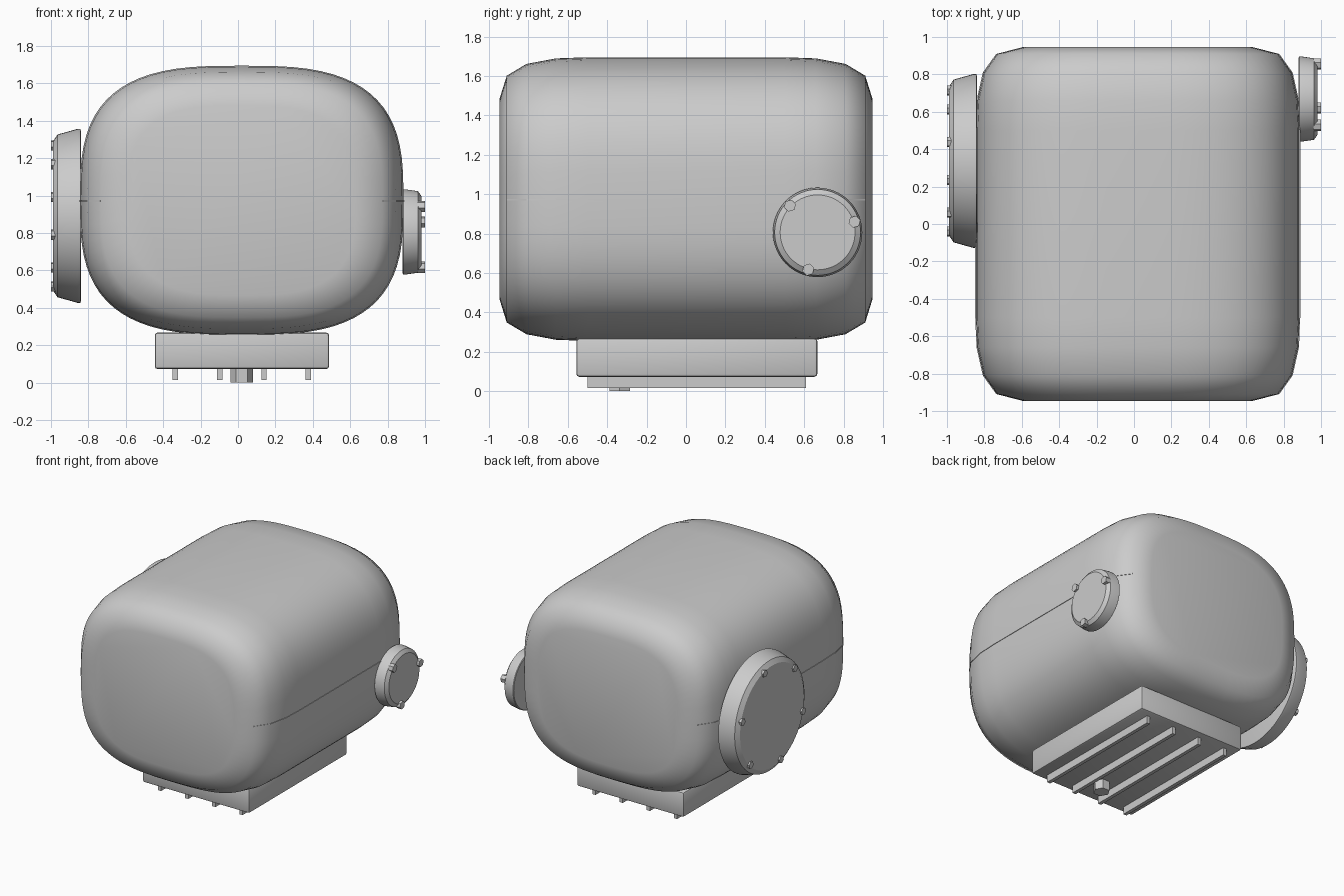
import bpy, bmesh, math
from math import sin, cos, pi, radians

if "Cube" in bpy.data.objects:
    bpy.data.objects.remove(bpy.data.objects["Cube"])

CX, CZ = 0.02, 0.975          # body centre
HX, HZ = 0.865, 0.72          # body half sizes
# (y, scale) stations from middle towards one end
STATIONS = [(0.5, 1.0), (0.66, 0.992), (0.81, 0.953), (0.91, 0.87), (0.947, 0.705)]


def finish(name, bm, angle=None):
    bmesh.ops.recalc_face_normals(bm, faces=bm.faces)
    me = bpy.data.meshes.new(name)
    bm.to_mesh(me)
    bm.free()
    ob = bpy.data.objects.new(name, me)
    bpy.context.collection.objects.link(ob)
    if angle:
        bpy.ops.object.select_all(action='DESELECT')
        ob.select_set(True)
        bpy.context.view_layer.objects.active = ob
        bpy.ops.object.shade_smooth_by_angle(angle=radians(angle))
    return ob


def loft(name, rings, angle=None):
    """Skin a list of equal-length closed rings and cap both ends."""
    bm = bmesh.new()
    vs = [[bm.verts.new(p) for p in r] for r in rings]
    n = len(vs[0])
    for a, b in zip(vs, vs[1:]):
        for i in range(n):
            bm.faces.new((a[i], a[(i + 1) % n], b[(i + 1) % n], b[i]))
    bm.faces.new(vs[0])
    bm.faces.new(vs[-1])
    return finish(name, bm, angle)


def disc(name, y, z, profile, sides=64, angle=25, turn=0.0):
    """Turned part with its axis along x; profile is (x, radius)."""
    return loft(name, [[(x, y + r * cos(turn + 2 * pi * i / sides), z + r * sin(turn + 2 * pi * i / sides))
                        for i in range(sides)] for x, r in profile], angle)


def box(name, x0, x1, y0, y1, z0, z1, bevel=0.0):
    bm = bmesh.new()
    bmesh.ops.create_cube(bm, size=1)
    for v in bm.verts:
        v.co = ((x0 + x1) / 2 + v.co.x * (x1 - x0), (y0 + y1) / 2 + v.co.y * (y1 - y0),
                (z0 + z1) / 2 + v.co.z * (z1 - z0))
    if bevel:
        bmesh.ops.bevel(bm, geom=bm.edges[:], offset=bevel, segments=2, profile=0.5, affect='EDGES')
    return finish(name, bm, 30 if bevel else None)


# Main housing: superellipse sections along y
def section(y, s, n=72, e=2 / 3.0):
    ring = []
    for i in range(n):
        t = 2 * pi * i / n
        c, d = cos(t), sin(t)
        ring.append((CX + s * HX * math.copysign(abs(c) ** e, c), y,
                     CZ + s * HZ * math.copysign(abs(d) ** e, d)))
    return ring


full = [(-y, s) for y, s in reversed(STATIONS)] + STATIONS
loft("housing", [section(y, s) for y, s in full], 80)

# Thin parting seam on both flanks
for side, label in ((-1, "left"), (1, "right")):
    rings = []
    for y, s in full[1:-1]:
        x = CX + side * s * HX
        rings.append([(x + dx, y, CZ - 0.003 + dz) for dx, dz in
                      ((-0.004, -0.003), (0.004, -0.003), (0.004, 0.003), (-0.004, 0.003))])
    loft("seam_" + label, rings)


# Round covers with hex bolts
def cover(label, y, z, profile, bolt_count, bolt_ring, bolt_r, x0, x1, start):
    disc(label + "_cover", y, z, profile)
    for k in range(bolt_count):
        a = radians(start) + 2 * pi * k / bolt_count
        disc(f"{label}_bolt_{k + 1}", y + bolt_ring * cos(a), z + bolt_ring * sin(a),
             [(x0, bolt_r), (x1, bolt_r)], 6, None, a)


cover("left", 0.337, 0.892, [(-0.84, 0.455), (-0.843, 0.465), (-0.858, 0.465), (-0.965, 0.435),
                             (-0.988, 0.4)], 6, 0.39, 0.028, -0.97, -1.0, 15)
cover("right", 0.668, 0.806, [(0.88, 0.222), (0.884, 0.227), (0.9, 0.227), (0.962, 0.218),
                              (0.982, 0.19)], 3, 0.195, 0.031, 0.96, 1.0, 16)

# Bottom pan with ribs and drain plug
box("bottom_pan", -0.445, 0.487, -0.557, 0.667, 0.073, 0.268, 0.015)
for k in range(4):
    x = -0.335 + k * 0.237
    box(f"pan_rib_{k + 1}", x - 0.014, x + 0.014, -0.5, 0.61, 0.015, 0.08)
loft("drain_plug", [[(CX + 0.06 * cos(k * pi / 3), -0.337 + 0.06 * sin(k * pi / 3), z)
                     for k in range(6)] for z in (0.0, 0.08)])
